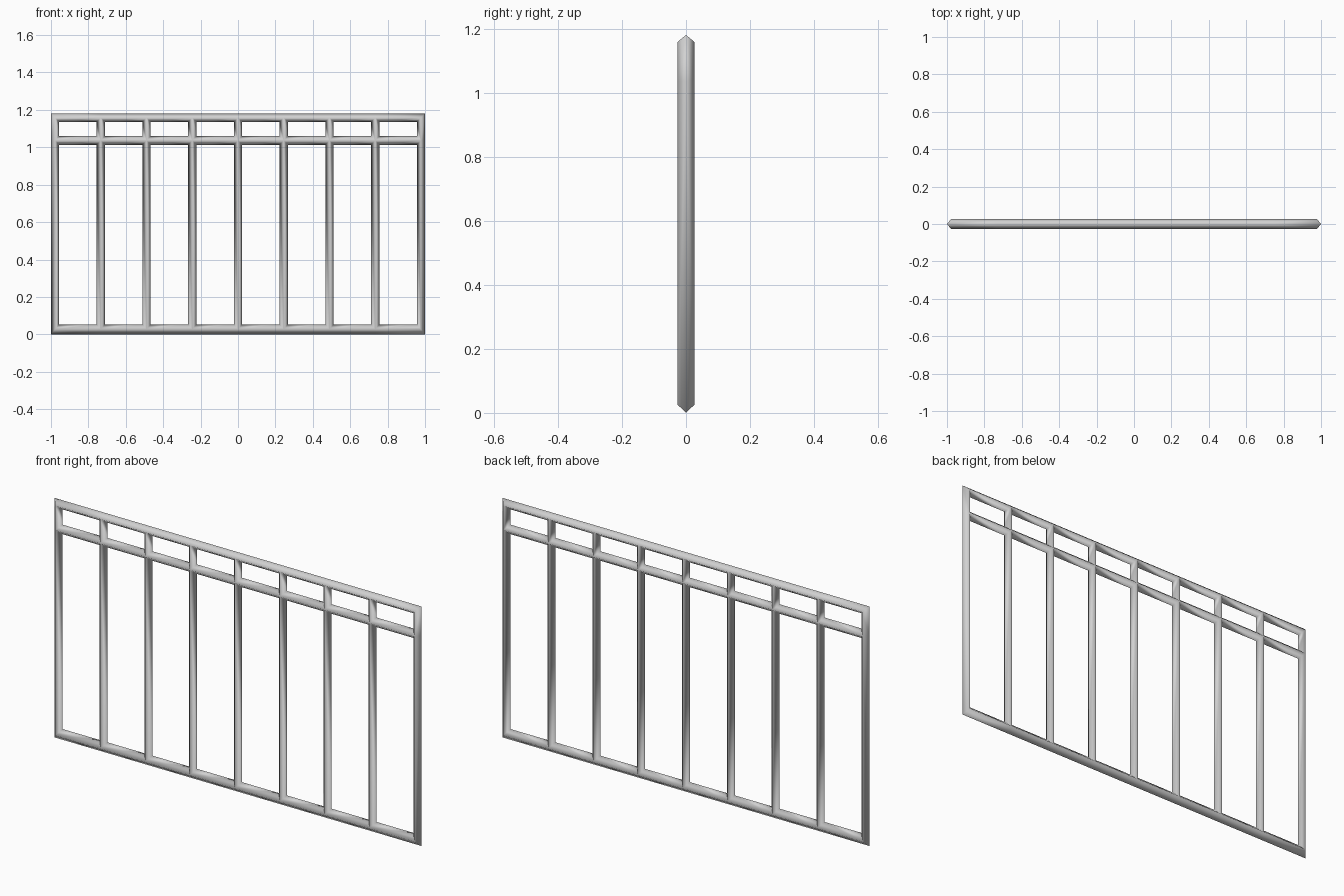
import bpy, bmesh

if "Cube" in bpy.data.objects:
    bpy.data.objects.remove(bpy.data.objects["Cube"])

# Grid lines of the panel: (position, half width of the bar on it)
POST = 0.022
XS = [(-0.978 + i * 0.2445, POST) for i in range(9)]
ZS = [(0.0265, 0.0265), (1.037, 0.0235), (1.158, 0.0225)]
DEPTH = 0.027

steel = bpy.data.materials.new("light_grey_metal")
steel.diffuse_color = (0.64, 0.64, 0.64, 1)
steel.use_nodes = True
steel.node_tree.nodes["Principled BSDF"].inputs["Base Color"].default_value = steel.diffuse_color

bm = bmesh.new()

# Ridge points on the front and back at every crossing
ridge = {(i, k, s): bm.verts.new((x, s * DEPTH, z))
         for i, (x, _) in enumerate(XS)
         for k, (z, _) in enumerate(ZS) for s in (-1, 1)}


def sloped_ring(corners, side):
    """Join the ridges round a rectangle to an edge loop in the mid plane.
    side = 1 insets the loop (opening), -1 pushes it out (outer border)."""
    i0, i1 = corners[0][0], corners[2][0]
    k0, k1 = corners[0][1], corners[2][1]
    x0, x1 = XS[i0][0] + side * XS[i0][1], XS[i1][0] - side * XS[i1][1]
    z0, z1 = ZS[k0][0] + side * ZS[k0][1], ZS[k1][0] - side * ZS[k1][1]
    mid = [bm.verts.new((x, 0, z)) for x, z in
           ((x0, z0), (x1, z0), (x1, z1), (x0, z1))]
    for n in range(4):
        a, b = corners[n], corners[(n + 1) % 4]
        # Ridge points along this side, including crossings between corners
        steps = max(abs(b[0] - a[0]), abs(b[1] - a[1]))
        path = [(a[0] + (b[0] - a[0]) * t // steps,
                 a[1] + (b[1] - a[1]) * t // steps) for t in range(steps + 1)]
        # Matching points on the mid-plane edge
        edge = [mid[n]]
        for i, k in path[1:-1]:
            if a[1] == b[1]:
                edge.append(bm.verts.new((XS[i][0], 0, mid[n].co.z)))
            else:
                edge.append(bm.verts.new((mid[n].co.x, 0, ZS[k][0])))
        edge.append(mid[(n + 1) % 4])
        for s in (-1, 1):
            for t in range(steps):
                bm.faces.new((ridge[(*path[t], s)], ridge[(*path[t + 1], s)],
                              edge[t + 1], edge[t]))


def rect(i0, k0, i1, k1):
    return [(i0, k0), (i1, k0), (i1, k1), (i0, k1)]


# Openings between bars
for i in range(len(XS) - 1):
    for k in range(len(ZS) - 1):
        sloped_ring(rect(i, k, i + 1, k + 1), 1)

# Outer border
sloped_ring(rect(0, 0, len(XS) - 1, len(ZS) - 1), -1)

bmesh.ops.recalc_face_normals(bm, faces=bm.faces[:])
for f in bm.faces:
    f.smooth = True

mesh = bpy.data.meshes.new("railing_panel")
bm.to_mesh(mesh)
bm.free()
mesh.materials.append(steel)
panel = bpy.data.objects.new("railing_panel", mesh)
bpy.context.collection.objects.link(panel)
